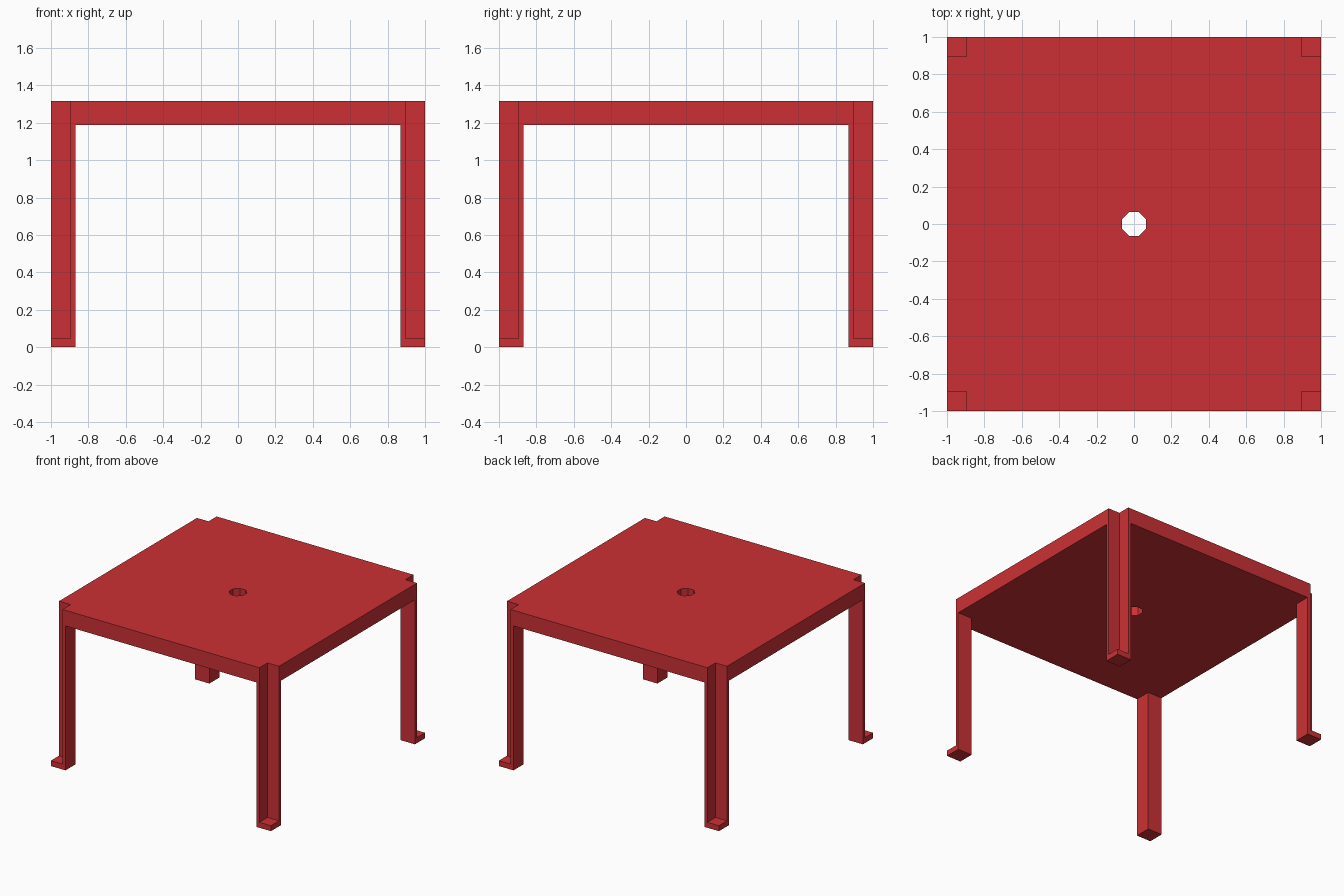
import bpy, bmesh, math

if "Cube" in bpy.data.objects:
    bpy.data.objects.remove(bpy.data.objects["Cube"])

HALF, TOP, UNDER = 1.0, 1.315, 1.187   # half width, table top, underside
LEG, NOTCH, FOOT = 0.868, 0.895, 0.045  # inner leg face, corner channel, foot height


def prism(name, outline, z0, z1):
    """Extrude a flat outline between two heights."""
    bm = bmesh.new()
    face = bm.faces.new([bm.verts.new((x, y, z0)) for x, y in outline])
    ext = bmesh.ops.extrude_face_region(bm, geom=[face])
    for v in ext["geom"]:
        if isinstance(v, bmesh.types.BMVert):
            v.co.z = z1
    bmesh.ops.recalc_face_normals(bm, faces=bm.faces)
    mesh = bpy.data.meshes.new(name)
    bm.to_mesh(mesh)
    bm.free()
    obj = bpy.data.objects.new(name, mesh)
    bpy.context.collection.objects.link(obj)
    return obj


def rect(x0, x1, y0, y1):
    return [(x0, y0), (x1, y0), (x1, y1), (x0, y1)]


def cut(target, cutter):
    mod = target.modifiers.new(cutter.name, "BOOLEAN")
    mod.operation = "DIFFERENCE"
    mod.solver = "EXACT"
    mod.object = cutter
    cutter.hide_render = True
    cutter.hide_set(True)


# Table body: one block carved into top and four legs
table = prism("table", rect(-HALF, HALF, -HALF, HALF), 0, TOP)

# Cross-shaped space under the top leaves the legs standing
a, b = LEG, 1.5
cross = [(a, -b), (a, -a), (b, -a), (b, a), (a, a), (a, b),
         (-a, b), (-a, a), (-b, a), (-b, -a), (-a, -a), (-a, -b)]
cut(table, prism("under_space_cutter", cross, -0.5, UNDER))

# Open channels down the outer corners, stopping at the feet
for sx in (-1, 1):
    for sy in (-1, 1):
        xs = sorted((sx * NOTCH, sx * 1.2))
        ys = sorted((sy * NOTCH, sy * 1.2))
        cut(table, prism("leg_channel_cutter", rect(*xs, *ys), FOOT, 2))

# Octagonal hole in the middle of the top
r = 0.063 / math.cos(math.pi / 8)
octagon = [(r * math.cos((i + 0.5) * math.pi / 4), r * math.sin((i + 0.5) * math.pi / 4))
           for i in range(8)]
cut(table, prism("centre_hole_cutter", octagon, 1, 2))

# Red finish
red = bpy.data.materials.new("red")
red.diffuse_color = (0.6, 0.03, 0.035, 1)
red.use_nodes = True
red.node_tree.nodes["Principled BSDF"].inputs["Base Color"].default_value = red.diffuse_color
table.data.materials.append(red)
